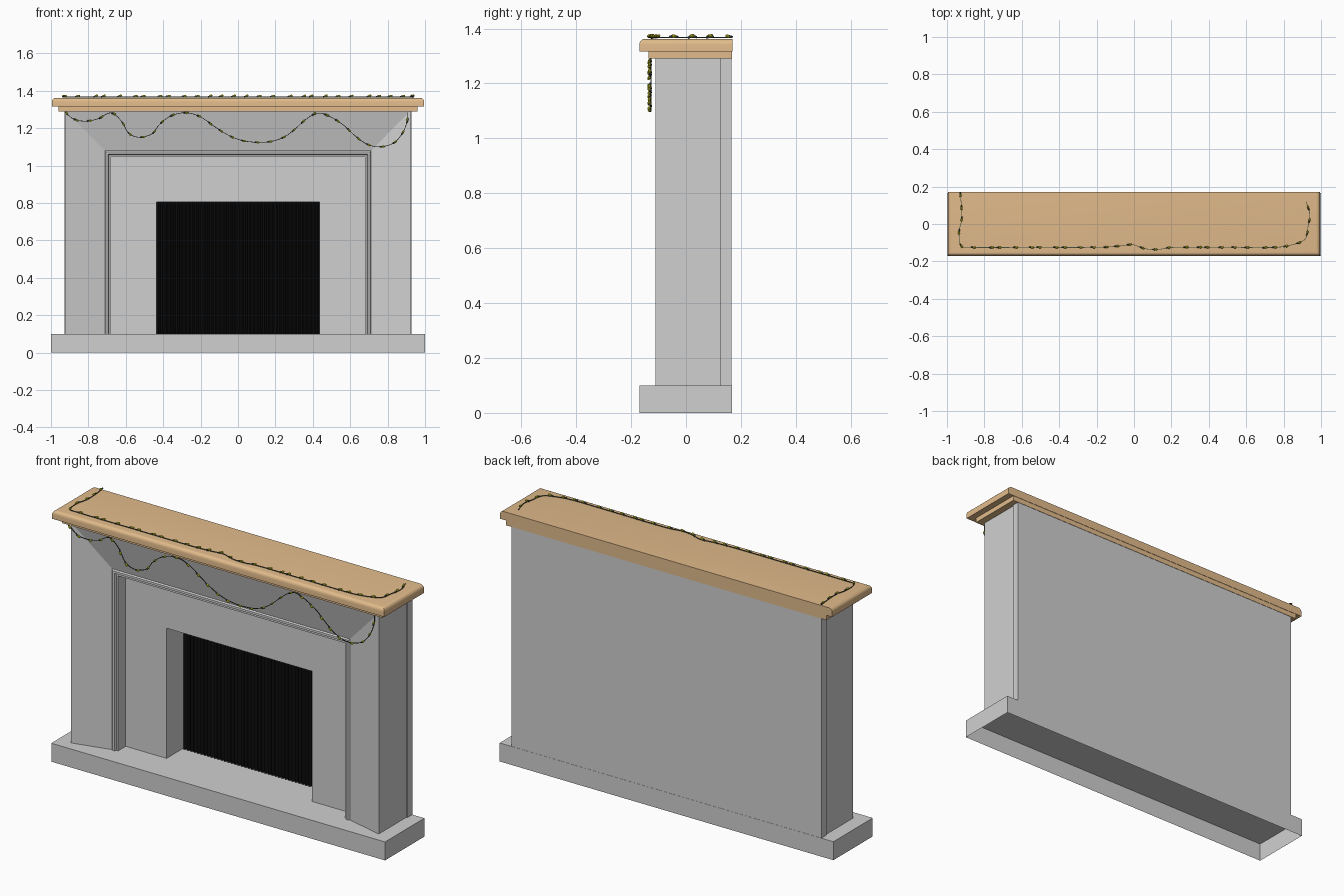
import bpy, bmesh, math, random
from mathutils import Vector, Matrix

if "Cube" in bpy.data.objects:
    bpy.data.objects.remove(bpy.data.objects["Cube"])

random.seed(4)


def material(name, rgb):
    m = bpy.data.materials.new(name)
    m.diffuse_color = (*rgb, 1)
    m.use_nodes = True
    m.node_tree.nodes["Principled BSDF"].inputs["Base Color"].default_value = m.diffuse_color
    return m


STONE = material("pale_grey_stone", (0.63, 0.63, 0.63))
WOOD = material("tan_wood", (0.76, 0.50, 0.26))
SOOT = material("black_soot", (0.004, 0.004, 0.004))
WIRE = material("dark_green_wire", (0.06, 0.08, 0.05))
BULB = material("yellow_bulb", (0.60, 0.58, 0.02))


def finish(name, bm, *mats, smooth=False):
    me = bpy.data.meshes.new(name)
    bm.to_mesh(me)
    bm.free()
    ob = bpy.data.objects.new(name, me)
    bpy.context.collection.objects.link(ob)
    for m in mats:
        me.materials.append(m)
    if smooth:
        bpy.ops.object.select_all(action='DESELECT')
        ob.select_set(True)
        bpy.context.view_layer.objects.active = ob
        bpy.ops.object.shade_smooth_by_angle(angle=math.radians(35))
    return ob


def box(x, y0, y1, z0, z1):
    bm = bmesh.new()
    bmesh.ops.create_cube(bm, size=1)
    for v in bm.verts:
        v.co = (v.co.x * 2 * x, y0 if v.co.y < 0 else y1, z0 if v.co.z < 0 else z1)
    return bm


# hearth: a slab open underneath
bm = box(1.0, -0.17, 0.167, 0, 0.1)
bm.faces.ensure_lookup_table()
bmesh.ops.delete(bm, geom=[f for f in bm.faces if f.normal.z < -0.5], context='FACES_ONLY')
finish("hearth_base", bm, STONE)

# surround: nested arches (half width, top height, depth) joined from back to firebox
arches = [(0.928, 1.295, 0.166), (0.928, 1.295, 0.125), (0.922, 1.295, 0.125),
          (0.922, 1.295, -0.112), (0.712, 1.08, -0.06), (0.706, 1.074, -0.066),
          (0.694, 1.062, -0.066), (0.69, 1.058, -0.056), (0.68, 1.048, -0.056),
          (0.68, 1.048, 0.01), (0.435, 0.805, 0.01), (0.435, 0.805, 0.158)]
bm = bmesh.new()
rows = [[bm.verts.new(p) for p in ((-x, y, 0.1), (-x, y, z), (x, y, z), (x, y, 0.1))]
        for x, z, y in arches]
for a, b in zip(rows, rows[1:]):
    for i in range(3):
        bm.faces.new((a[i], a[i + 1], b[i + 1], b[i]))
bm.faces.new(rows[0])
bmesh.ops.recalc_face_normals(bm, faces=bm.faces)
finish("surround", bm, STONE)

# firebox back: pleated black sheet
bm = bmesh.new()
n = 86
cols = []
for i in range(n + 1):
    x = -0.435 + 0.87 * i / n
    y = 0.142 if i % 2 else 0.154
    cols.append((bm.verts.new((x, y, 0.1)), bm.verts.new((x, y, 0.805))))
for a, b in zip(cols, cols[1:]):
    bm.faces.new((a[0], b[0], b[1], a[1]))
finish("firebox_back", bm, SOOT)

# mantel: lower moulding board and rounded shelf
finish("mantel_moulding", box(0.96, -0.136, 0.168, 1.29, 1.32), WOOD)
bm = box(0.995, -0.17, 0.17, 1.317, 1.362)
edges = [e for e in bm.edges if all(v.co.z > 1.35 for v in e.verts)
         and not all(v.co.y > 0.1 for v in e.verts)]
bmesh.ops.bevel(bm, geom=edges, offset=0.02, segments=5, profile=0.5, affect='EDGES')
finish("mantel_shelf", bm, WOOD, smooth=True)


# fairy lights
def spline(pts, steps=8):
    p = [Vector(q) for q in pts]
    p = [2 * p[0] - p[1]] + p + [2 * p[-1] - p[-2]]
    out = []
    for a, b, c, d in zip(p, p[1:], p[2:], p[3:]):
        for s in range(steps):
            t = s / steps
            out.append(0.5 * (2 * b + (c - a) * t + (2 * a - 5 * b + 4 * c - d) * t * t
                              + (3 * b - a - 3 * c + d) * t ** 3))
    return out + [p[-2]]


def lights(name, pts, up, gap=0.07, radius=0.0016):
    path = spline(pts)
    bm = bmesh.new()
    # wire: square tube along the path
    prev = None
    for i, p in enumerate(path):
        t = (path[min(i + 1, len(path) - 1)] - path[max(i - 1, 0)]).normalized()
        s = t.cross(up).normalized() * radius
        u = up * radius
        ring = [bm.verts.new(p + o) for o in (s + u, u - s, -s - u, s - u)]
        if prev:
            for k in range(4):
                bm.faces.new((prev[k], prev[(k + 1) % 4], ring[(k + 1) % 4], ring[k]))
        prev = ring
    finish(name + "_wire", bm, WIRE)
    # bulbs with dark sockets at even spacing
    bm = bmesh.new()
    dist = gap
    for a, b in zip(path, path[1:]):
        dist += (b - a).length
        if dist < gap:
            continue
        dist -= gap
        d = (b - a).normalized() + up * random.uniform(0.1, 0.5)
        rot = Matrix.Translation(b + up * 0.004) @ d.to_track_quat('Z', 'Y').to_matrix().to_4x4()
        bmesh.ops.create_cone(bm, cap_ends=True, segments=6, radius1=0.004, radius2=0.005,
                              depth=0.012, matrix=rot @ Matrix.Translation((0, 0, -0.006)))
        old = set(bm.faces)
        bmesh.ops.create_uvsphere(bm, u_segments=8, v_segments=6, radius=0.006,
                                  matrix=rot @ Matrix.Translation((0, 0, 0.006))
                                  @ Matrix.Diagonal((1, 1, 1.6, 1)))
        for f in bm.faces:
            if f not in old:
                f.material_index = 1
    finish(name + "_bulbs", bm, WIRE, BULB)


top = [(-0.93, 0.168), (-0.922, 0.09), (-0.922, 0.02), (-0.935, -0.04), (-0.925, -0.115),
       (-0.86, -0.125), (-0.55, -0.125), (-0.22, -0.125), (-0.08, -0.118), (-0.01, -0.11),
       (0.06, -0.132), (0.13, -0.136), (0.22, -0.125), (0.5, -0.125), (0.75, -0.125),
       (0.85, -0.11), (0.915, -0.08), (0.93, -0.015), (0.94, 0.05), (0.92, 0.12)]
lights("shelf_lights", [(x, y, 1.367) for x, y in top], Vector((0, 0, 1)))

swag = [(-0.925, 1.288), (-0.88, 1.25), (-0.82, 1.238), (-0.75, 1.25), (-0.68, 1.282),
        (-0.625, 1.24), (-0.585, 1.175), (-0.53, 1.152), (-0.46, 1.17), (-0.42, 1.22),
        (-0.36, 1.265), (-0.28, 1.283), (-0.2, 1.26), (-0.12, 1.205), (-0.05, 1.162),
        (0.02, 1.135), (0.1, 1.125), (0.18, 1.13), (0.25, 1.155), (0.31, 1.2),
        (0.36, 1.245), (0.42, 1.28), (0.48, 1.268), (0.56, 1.22), (0.62, 1.165),
        (0.68, 1.12), (0.75, 1.1), (0.83, 1.12), (0.88, 1.175), (0.905, 1.24), (0.908, 1.285)]
lights("hanging_lights", [(x, -0.128, z) for x, z in swag], Vector((0, -1, 0)))
